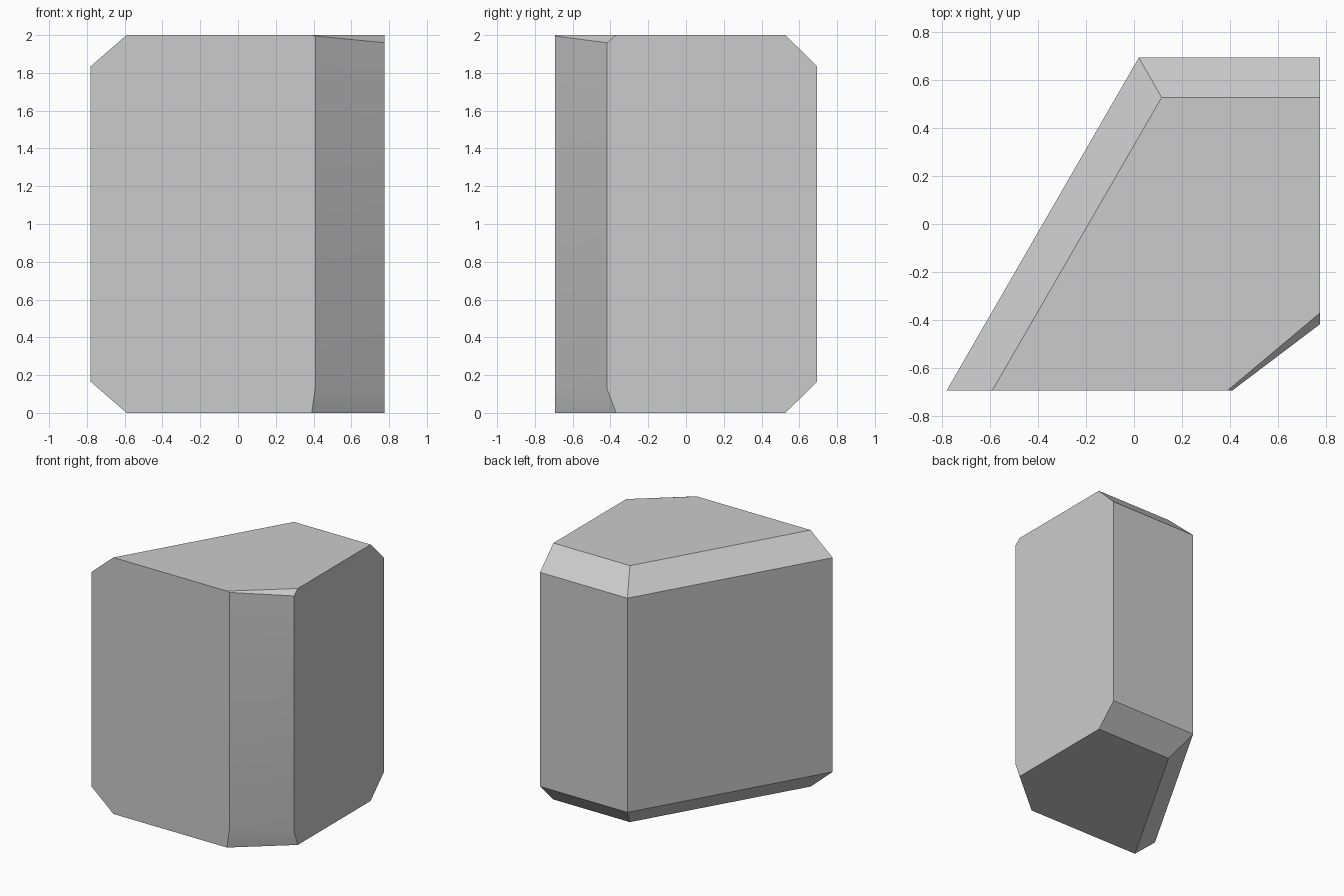
import bpy, bmesh, math

cube = bpy.data.objects.get("Cube")
if cube:
    bpy.data.objects.remove(cube)

# Plain grey material
grey = bpy.data.materials.new("plain grey")
grey.use_nodes = True
colour = (0.6, 0.6, 0.6, 1)
grey.diffuse_color = colour
grey.node_tree.nodes["Principled BSDF"].inputs["Base Color"].default_value = colour

# Five-sided plan: full outline, and the inset outline at top and bottom
outer = [(-.78, -.693), (.41, -.693), (.775, -.417), (.775, .693), (.02, .693)]
inner = [(-.59, -.693), (.39, -.693), (.775, -.37), (.775, .527), (.115, .527)]
low = [.165, .14, .125, .165, .165]
high = [1.835, 1.995, 1.96, 1.835, 1.835]

bm = bmesh.new()


def ring(plan, heights):
    return [bm.verts.new((x, y, z)) for (x, y), z in zip(plan, heights)]


# Bevelled prism from four stacked rings
rings = [ring(inner, [0] * 5), ring(outer, low), ring(outer, high), ring(inner, [2] * 5)]
for lower, upper in zip(rings, rings[1:]):
    for i in range(5):
        j = (i + 1) % 5
        bm.faces.new((lower[i], lower[j], upper[j], upper[i]))
bm.faces.new(rings[0][::-1])
bm.faces.new(rings[3])

# Merge the flat walls into single faces
bmesh.ops.dissolve_limit(bm, angle_limit=math.radians(1), verts=bm.verts, edges=bm.edges)
bmesh.ops.recalc_face_normals(bm, faces=bm.faces)

mesh = bpy.data.meshes.new("bevelled_block")
bm.to_mesh(mesh)
bm.free()
mesh.materials.append(grey)
block = bpy.data.objects.new("bevelled_block", mesh)
bpy.context.collection.objects.link(block)

# Smooth only the shallow lower corner bevel
bpy.ops.object.select_all(action="DESELECT")
block.select_set(True)
bpy.context.view_layer.objects.active = block
bpy.ops.object.shade_smooth_by_angle(angle=math.radians(30))
